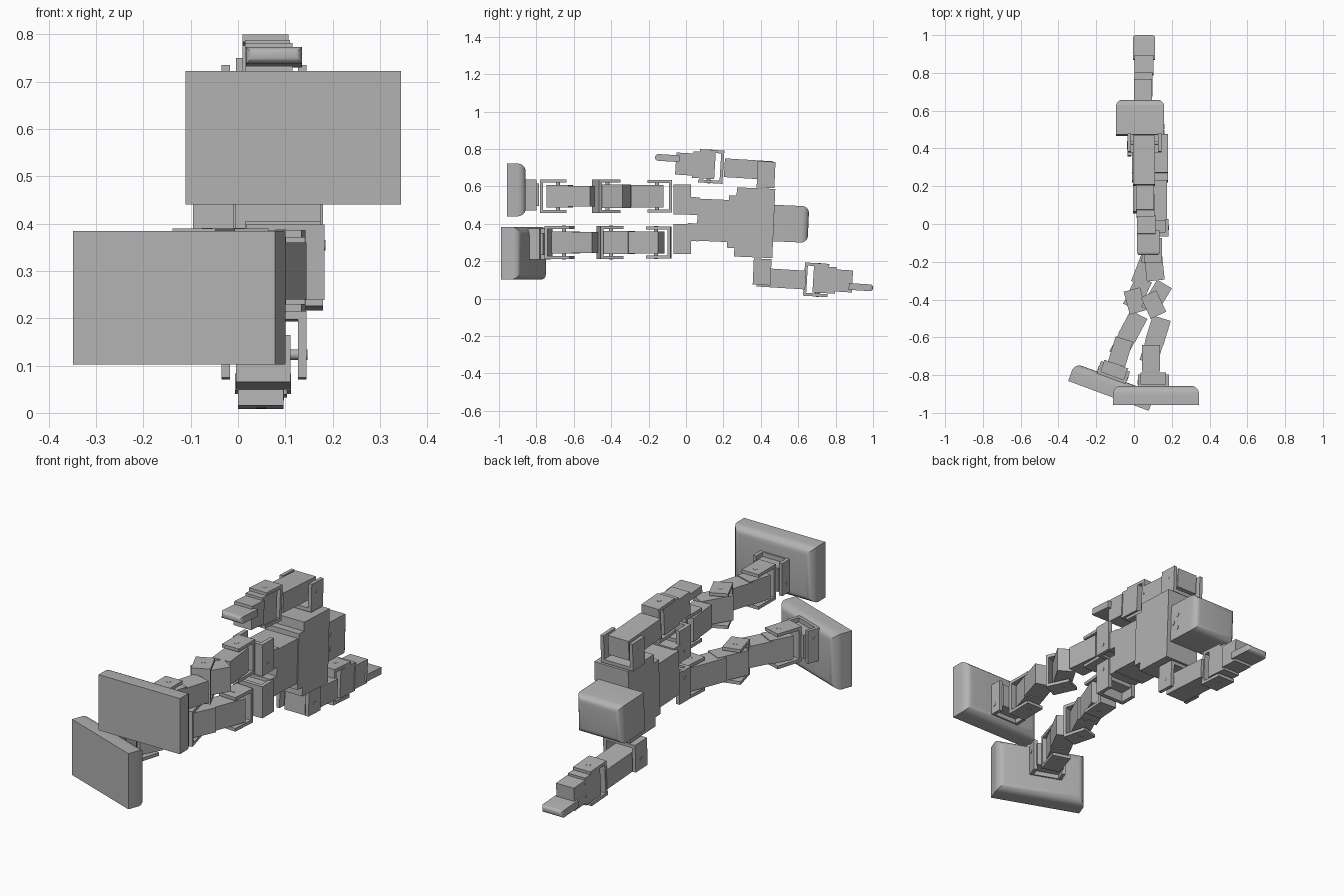
import bpy, bmesh, math
from mathutils import Matrix, Vector

if "Cube" in bpy.data.objects:
    bpy.data.objects.remove(bpy.data.objects["Cube"])

mat = bpy.data.materials.new("plain grey")
mat.diffuse_color = (0.45, 0.45, 0.45, 1)
mat.use_nodes = True
mat.node_tree.nodes["Principled BSDF"].inputs["Base Color"].default_value = mat.diffuse_color


def frame(c, rz=0, rx=0):
    return (Matrix.Translation(c) @ Matrix.Rotation(math.radians(rz), 4, 'Z')
            @ Matrix.Rotation(math.radians(rx), 4, 'X'))


def part(name, M, boxes=(), bolts=(), round_dir=None, r=0.0):
    """Boxes are (size, offset); bolts are (axis, centre, length, radius).
    round_dir (+1/-1) rounds the perimeter of that local y end."""
    bm = bmesh.new()
    for size, off in boxes:
        bmesh.ops.create_cube(bm, size=1, matrix=Matrix.Translation(off) @ Matrix.Diagonal((*size, 1)))
    if round_dir:
        top = max(v.co.y * round_dir for v in bm.verts)
        edges = [e for e in bm.edges if all(v.co.y * round_dir > top - 1e-5 for v in e.verts)]
        bmesh.ops.bevel(bm, geom=edges, offset=r, segments=5, profile=0.5, affect='EDGES')
    for axis, c, length, rad in bolts:
        rot = Matrix.Rotation(math.pi / 2, 4, 'Y') if axis == 'X' else Matrix()
        bmesh.ops.create_cone(bm, cap_ends=True, segments=12, radius1=rad, radius2=rad,
                              depth=length, matrix=Matrix.Translation(c) @ rot)
    bm.transform(M)
    bmesh.ops.recalc_face_normals(bm, faces=bm.faces)
    me = bpy.data.meshes.new(name)
    bm.to_mesh(me)
    bm.free()
    ob = bpy.data.objects.new(name, me)
    me.materials.append(mat)
    bpy.context.collection.objects.link(ob)
    if round_dir or bolts:
        bpy.ops.object.select_all(action='DESELECT')
        ob.select_set(True)
        bpy.context.view_layer.objects.active = ob
        bpy.ops.object.shade_smooth_by_angle(angle=math.radians(35))
    return ob


def fork(name, M, w, y_open, y_base, span, t=0.016):
    """U bracket: two plates facing z, joined by a base at y_base, with pivot bolts."""
    mid, length = (y_open + y_base) / 2, abs(y_base - y_open)
    s = 1 if y_base > y_open else -1
    boxes = [((w, length, t), (0, mid, k * (span - t) / 2)) for k in (1, -1)]
    boxes.append(((w, t, span), (0, y_base - s * t / 2, 0)))
    part(name, M, boxes, [('Z', (0, 0, 0), span + 0.003, 0.011)])


# Torso: chest, waist, stepped corner and the two hip lugs
T = frame((0.085, 0.27, 0.41), rx=-2.5)
part("torso", T, [
    ((0.19, 0.205, 0.37), (0, 0.097, 0)),
    ((0.19, 0.04, 0.28), (0, -0.025, 0)),
    ((0.18, 0.25, 0.225), (0, -0.085, 0.003)),
    ((0.16, 0.06, 0.095), (0.01, -0.23, 0.075)),
    ((0.16, 0.06, 0.095), (0.01, -0.23, -0.065)),
])

# Head with three small sensor studs
part("head", frame((0.032, 0.562, 0.4), rx=-2.5), [((0.255, 0.185, 0.195), (0, 0, 0))],
     [('X', (0.127, y, z), 0.006, 0.012) for y, z in ((-0.045, 0.03), (-0.045, -0.04), (-0.075, -0.005))],
     round_dir=1, r=0.035)


# Arms: s is the way the arm points along y, o the outward z direction
def arm(tag, s, o, shoulder, upper, elbow, fore, hand):
    t = -3.5
    M = frame(shoulder, rx=-2.5)
    part(tag + "_shoulder_bracket", M,
         [((0.018, 0.095, 0.14), (k * 0.081, 0, 0)) for k in (1, -1)]
         + [((0.18, 0.095, 0.018), (0, 0, -o * 0.061))],
         [('X', (0, 0, o * 0.02), 0.183, 0.011)])
    part(tag + "_upper_arm", frame(upper, rx=t), [((0.115, 0.26, 0.1), (0, 0, 0))])
    fork(tag + "_elbow_bracket", frame(elbow, rx=t), 0.097, s * 0.055, -s * 0.075, 0.178)
    part(tag + "_forearm", frame(fore, rx=t), [
        ((0.095, 0.12, 0.142), (0, -s * 0.045, 0)),
        ((0.1, 0.1, 0.118), (0.003, s * 0.055, 0))])
    part(tag + "_hand", frame(hand, rx=t), [((0.118, 0.13, 0.036), (0, 0, 0))],
         round_dir=s, r=0.016)


arm("raised_side", -1, 1, (0.055, 0.428, 0.663), (0.053, 0.335, 0.692),
    (0.058, 0.125, 0.707), (0.062, 0.05, 0.716), (0.076, -0.1, 0.752))
arm("ground_side", 1, -1, (0.055, 0.407, 0.143), (0.053, 0.51, 0.107),
    (0.048, 0.706, 0.1), (0.05, 0.785, 0.098), (0.053, 0.935, 0.061))


# Legs
def leg(tag, o, z, hip, hip_rot, thigh, knee, servo, knee_rot, ankle, shin, ankle_rot, roll, foot, foot_rot, zs):
    hz = 0.53 if o > 0 else 0.318
    part(tag + "_hip", frame((0.1, -0.02, hz)), [
        ((0.02, 0.092, 0.16), (0.073, 0, 0)), ((0.02, 0.092, 0.16), (-0.073, 0, 0)),
        ((0.14, 0.02, 0.16), (0, -0.036, 0)), ((0.14, 0.075, 0.1), (0, 0, -o * 0.02))],
        [('X', (0, 0, -o * 0.036), 0.169, 0.011)])
    fork(tag + "_hip_bracket", frame((*hip, z), hip_rot), 0.095, -0.05, 0.08, 0.172)
    part(tag + "_thigh", frame((*hip, z), thigh[0]),
         [((0.095, thigh[1], 0.12), (0, 0.03 - thigh[1] / 2, 0))])
    part(tag + "_knee_motor", frame((*knee, z), servo), [((0.09, 0.165, 0.125), (0, 0.037, 0))])
    fork(tag + "_knee_bracket", frame((*knee, z), knee_rot), 0.09, 0.055, -0.07, 0.178)
    part(tag + "_shin", frame((*ankle, z), shin), [
        ((0.095, 0.12, 0.12), (0, 0.01, 0)), ((0.1, 0.14, 0.11), (0, 0.125, 0))])
    fork(tag + "_ankle_bracket", frame((*ankle, z), ankle_rot), 0.095, 0.045, -0.095, 0.178)
    part(tag + "_ankle_roll", frame((*roll, z + o * 0.008), foot_rot), [
        ((0.018, 0.06, 0.165), (0.073, 0, 0)), ((0.018, 0.06, 0.165), (-0.073, 0, 0)),
        ((0.135, 0.075, 0.12), (0, 0.005, 0)), ((0.16, 0.016, 0.165), (0, -0.03, 0))],
        [('X', (0, -0.01, -o * 0.035), 0.168, 0.011)])
    part(tag + "_foot", frame((*foot, zs), foot_rot), [((0.455, 0.1, 0.282), (0, 0, 0))],
         round_dir=1, r=0.042)


leg("upper", 1, 0.547, (0.1, -0.155), 0, (6, 0.175), (0.1, -0.42), -31, 25,
    (0.09, -0.685), -17, 0, (0.102, -0.828), (0.117, -0.907), 0, 0.581)
leg("lower", -1, 0.3, (0.09, -0.16), -4, (-21, 0.2), (0.003, -0.4), -25, 15,
    (-0.065, -0.652), -28, -17, (-0.108, -0.782), (-0.118, -0.863), -20.3, 0.243)
